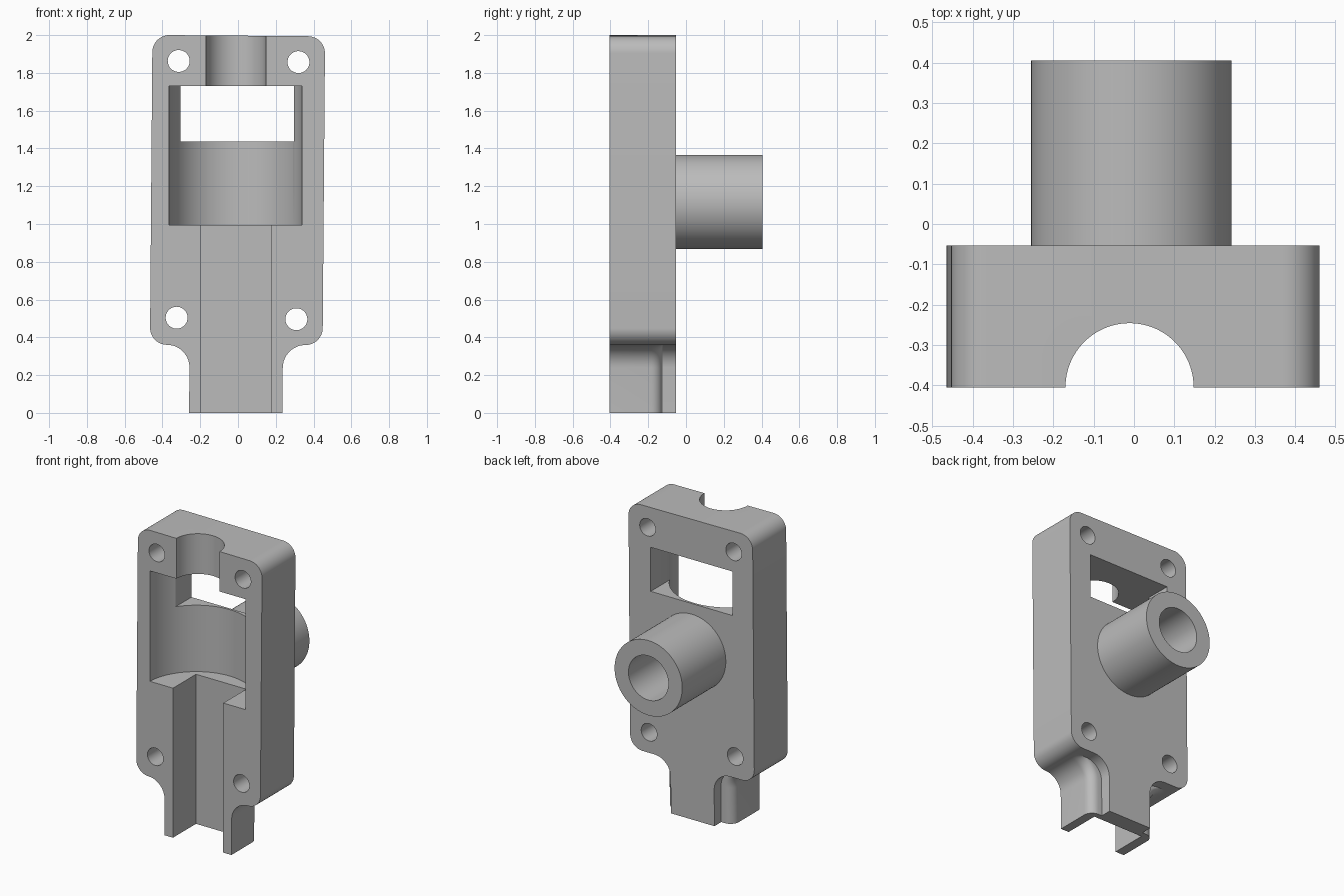
import bpy, bmesh
from math import sin, cos, pi, sqrt, radians
from mathutils import Matrix, Vector

if "Cube" in bpy.data.objects:
    bpy.data.objects.remove(bpy.data.objects["Cube"], do_unlink=True)

grey = bpy.data.materials.new("plain_grey")
grey.use_nodes = True
colour = (0.5, 0.5, 0.5, 1)
grey.diffuse_color = colour
grey.node_tree.nodes["Principled BSDF"].inputs["Base Color"].default_value = colour

FRONT, BACK = -0.405, -0.053


def finish(name, bm):
    bmesh.ops.recalc_face_normals(bm, faces=bm.faces)
    mesh = bpy.data.meshes.new(name)
    bm.to_mesh(mesh)
    bm.free()
    mesh.materials.append(grey)
    ob = bpy.data.objects.new(name, mesh)
    bpy.context.collection.objects.link(ob)
    return ob


def box(name, x0, x1, y0, y1, z0, z1):
    bm = bmesh.new()
    size = Matrix.Diagonal((x1 - x0, y1 - y0, z1 - z0, 1))
    centre = Matrix.Translation(((x0 + x1) / 2, (y0 + y1) / 2, (z0 + z1) / 2))
    bmesh.ops.create_cube(bm, size=1, matrix=centre @ size)
    return finish(name, bm)


def cylinder(name, radius, start, end, segments=96):
    bm = bmesh.new()
    a, b = Vector(start), Vector(end)
    turn = (b - a).to_track_quat("Z", "Y").to_matrix().to_4x4()
    bmesh.ops.create_cone(bm, cap_ends=True, segments=segments, radius1=radius,
                          radius2=radius, depth=(b - a).length,
                          matrix=Matrix.Translation((a + b) / 2) @ turn)
    return finish(name, bm)


def cut(ob, cutters):
    bpy.context.view_layer.objects.active = ob
    for cutter in cutters:
        mod = ob.modifiers.new("cut", "BOOLEAN")
        mod.operation = "DIFFERENCE"
        mod.solver = "EXACT"
        mod.object = cutter
        bpy.ops.object.modifier_apply(modifier=mod.name)
        bpy.data.objects.remove(cutter, do_unlink=True)


def smooth(ob):
    bpy.ops.object.select_all(action="DESELECT")
    ob.select_set(True)
    bpy.context.view_layer.objects.active = ob
    bpy.ops.object.shade_smooth_by_angle(angle=radians(30))


def arc(cx, cz, r, start, end, steps=12):
    return [(cx + r * cos(start + (end - start) * i / steps),
             cz + r * sin(start + (end - start) * i / steps)) for i in range(steps + 1)]


def outline(tail):
    # Half outline from tail to top, then mirrored
    w, r, flare, top, low = 0.457, 0.09, 0.12, 1.997, 0.36
    half = [(tail, 0)]
    half += arc(tail + flare, low - flare, flare, pi, pi / 2)
    half += arc(w - r, low + r, r, -pi / 2 + 0.02, 0)
    half += arc(w - r, top - r, r, 0, pi / 2)
    return half + [(-x, z) for x, z in reversed(half)]


# Housing: outlines lofted front to back, with a rounded step in the tail
wing, back_tail, r, step_y = 0.247, 0.16, 0.06, -0.125
layers = [(FRONT, wing)]
for i in range(9):
    t = i / 8 * pi / 2
    layers.append((step_y - r + r * sin(t), wing - r + r * cos(t)))
layers += [(step_y, back_tail), (BACK, back_tail)]

bm = bmesh.new()
rings = [[bm.verts.new((x - 0.012 + 0.008 * z, y, z - 0.008 * x * z / 2))
          for x, z in outline(tail)] for y, tail in layers]
for a, b in zip(rings, rings[1:]):
    for i in range(len(a)):
        j = (i + 1) % len(a)
        bm.faces.new((a[i], a[j], b[j], b[i]))
bm.faces.new(rings[0])
bm.faces.new(rings[-1])
bmesh.ops.remove_doubles(bm, verts=bm.verts, dist=1e-5)
bmesh.ops.dissolve_degenerate(bm, edges=bm.edges, dist=1e-5)
housing = finish("housing", bm)

# Pocket, top notch, lower channel and rear window
cutters = [
    cylinder("pocket_cutter", 0.353, (-0.013, -0.42, 0.995), (-0.013, -0.42, 1.73), 128),
    cylinder("notch_cutter", 0.159, (-0.011, FRONT, 1.68), (-0.011, FRONT, 2.1)),
    box("channel_cutter", -0.195, 0.175, -0.6, -0.163, -0.1, 1.05),
    box("window_cutter", -0.305, 0.297, -0.26, 0.1, 1.437, 1.73),
]
# Four screw holes
for x, z in ((-0.314, 1.863), (0.32, 1.857), (-0.325, 0.504), (0.309, 0.496)):
    cutters.append(cylinder("screw_hole_cutter", 0.058, (x, -0.6, z), (x, 0.1, z), 48))
cut(housing, cutters)
smooth(housing)

# Rear tube with blind bore
centre_x, centre_z = -0.007, 1.117
tube = cylinder("rear_tube", 0.249, (centre_x, BACK, centre_z), (centre_x, 0.405, centre_z))
cut(tube, [cylinder("bore_cutter", 0.147, (centre_x, -0.2, centre_z),
                    (centre_x, 0.6, centre_z))])
smooth(tube)
